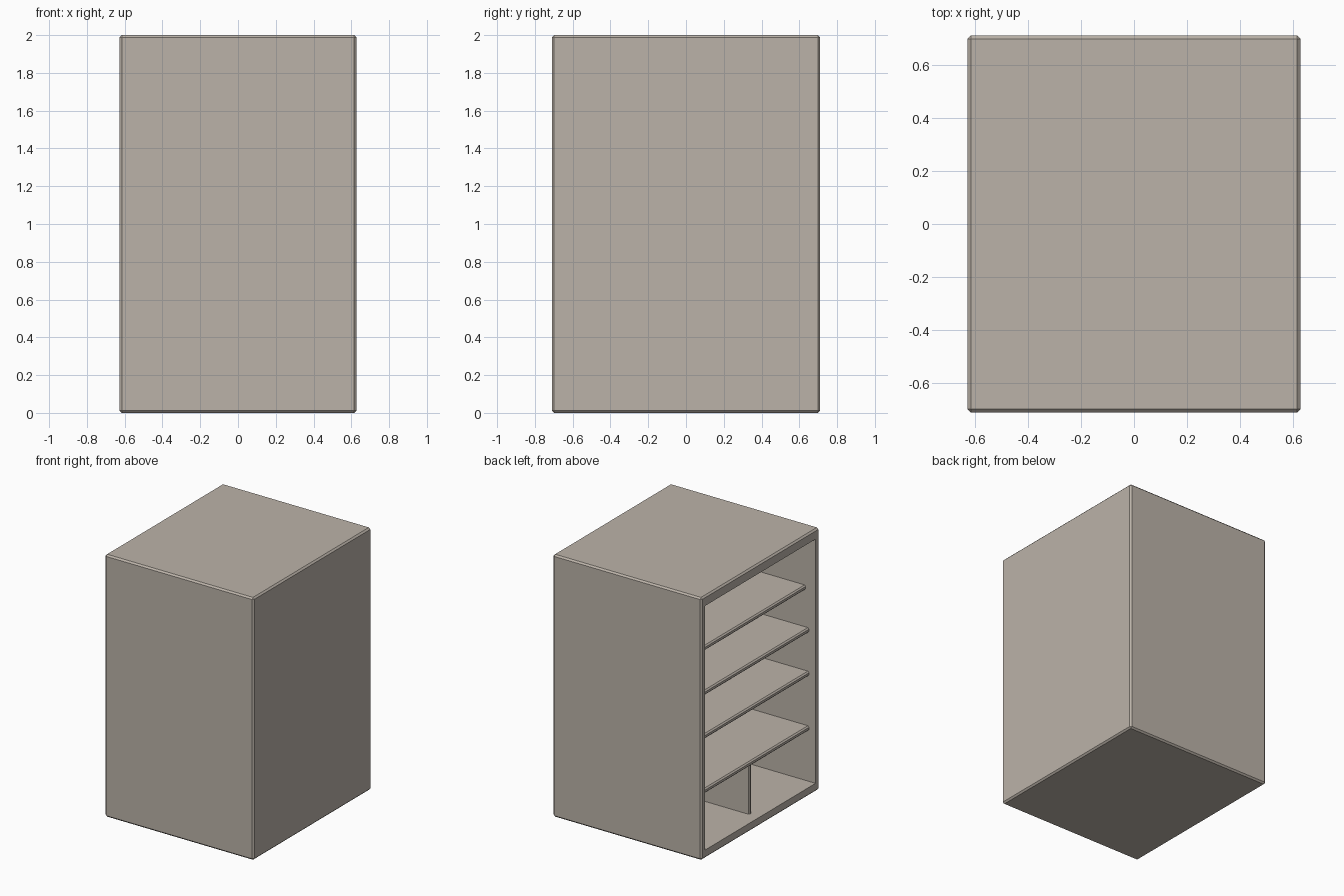
import bpy, bmesh
from mathutils import Vector

if "Cube" in bpy.data.objects:
    bpy.data.objects.remove(bpy.data.objects["Cube"])

W, D, H = 1.254, 1.42, 2.0       # outer size
BEV = 0.012
Y_IN, Z_LO, Z_HI = 0.665, 0.065, 1.926   # inner opening
X_OPEN, X_BACK = -W / 2, W / 2 - 0.045

mat = bpy.data.materials.new("warm_grey")
mat.diffuse_color = (0.50, 0.45, 0.395, 1)
mat.use_nodes = True
mat.node_tree.nodes["Principled BSDF"].inputs["Base Color"].default_value = mat.diffuse_color


def box_bmesh(lo, hi, bevel):
    bm = bmesh.new()
    bmesh.ops.create_cube(bm, size=1)
    lo, hi = Vector(lo), Vector(hi)
    for v in bm.verts:
        v.co = Vector([lo[i] + (v.co[i] + 0.5) * (hi[i] - lo[i]) for i in range(3)])
    bmesh.ops.bevel(bm, geom=bm.edges[:], offset=bevel, segments=1, affect='EDGES')
    return bm


def finish(bm, name):
    bmesh.ops.recalc_face_normals(bm, faces=bm.faces[:])
    mesh = bpy.data.meshes.new(name)
    bm.to_mesh(mesh)
    bm.free()
    mesh.materials.append(mat)
    ob = bpy.data.objects.new(name, mesh)
    bpy.context.collection.objects.link(ob)
    return ob


# Case: chamfered box, hollowed out from its open left side
bm = box_bmesh((-W / 2, -D / 2, 0), (W / 2, D / 2, H), BEV)
side = min(bm.faces, key=lambda f: f.calc_center_median().x)
bmesh.ops.inset_individual(bm, faces=[side], thickness=0.03)
for v in side.verts:
    v.co.y = Y_IN if v.co.y > 0 else -Y_IN
    v.co.z = Z_HI if v.co.z > H / 2 else Z_LO
inner = bmesh.ops.extrude_discrete_faces(bm, faces=[side])["faces"][0]
for v in inner.verts:
    v.co.x = X_BACK
finish(bm, "cabinet_case")

# Shelves: (top height, setback from the opening)
for i, (top, setback) in enumerate([(0.487, 0.055), (0.903, 0.055), (1.235, 0.055), (1.553, 0.083)]):
    bm = box_bmesh((X_OPEN + setback, -Y_IN - 0.01, top - 0.037),
                   (X_BACK + 0.01, Y_IN + 0.01, top), 0.01)
    finish(bm, f"shelf_{i + 1}")

# Upright divider under the lowest shelf
bm = box_bmesh((X_OPEN + 0.083, -0.015, Z_LO - 0.01), (X_BACK + 0.01, 0.015, 0.465), 0.008)
finish(bm, "lower_divider")
